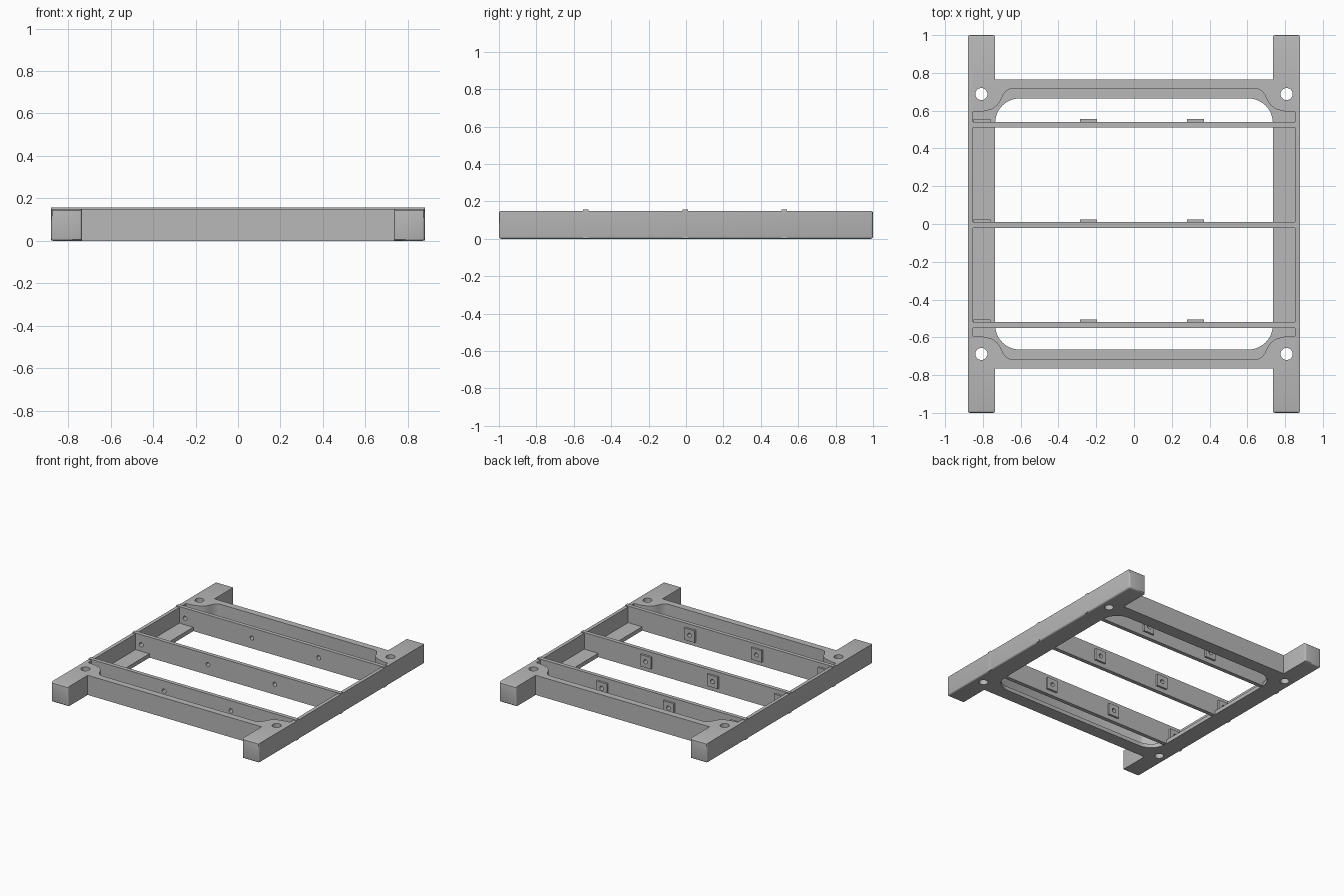
import bpy, bmesh, math
from mathutils import Matrix, Vector

cube = bpy.data.objects.get("Cube")
if cube:
    bpy.data.objects.remove(cube, do_unlink=True)

grey = bpy.data.materials.new("plain grey")
grey.use_nodes = True
grey.diffuse_color = (0.48, 0.48, 0.48, 1)
grey.node_tree.nodes["Principled BSDF"].inputs["Base Color"].default_value = (0.48, 0.48, 0.48, 1)


def add_object(name, bm):
    bmesh.ops.recalc_face_normals(bm, faces=bm.faces)
    mesh = bpy.data.meshes.new(name)
    bm.to_mesh(mesh)
    bm.free()
    mesh.materials.append(grey)
    obj = bpy.data.objects.new(name, mesh)
    bpy.context.collection.objects.link(obj)
    return obj


def prism(points, z0, z1):
    """Extrude a closed plan outline between two heights."""
    bm = bmesh.new()
    face = bm.faces.new([bm.verts.new((x, y, z0)) for x, y in points])
    new = bmesh.ops.extrude_face_region(bm, geom=[face])["geom"]
    bmesh.ops.translate(bm, vec=(0, 0, z1 - z0),
                        verts=[v for v in new if isinstance(v, bmesh.types.BMVert)])
    return bm


def four_way(quarter):
    """Mirror a +x +y quarter outline into a closed loop."""
    half = quarter + [(-x, y) for x, y in reversed(quarter)]
    return half + [(-x, -y) for x, y in half]


def box(bm, centre, size):
    m = Matrix.Translation(centre) @ Matrix.Diagonal((*size, 1))
    bmesh.ops.create_cube(bm, size=1, matrix=m)


def cylinder(bm, centre, radius, depth, rot=Matrix()):
    bmesh.ops.create_cone(bm, cap_ends=True, segments=32, radius1=radius, radius2=radius,
                          depth=depth, matrix=Matrix.Translation(centre) @ rot)


def cut(obj, bm):
    cutter = add_object("cutter", bm)
    cutter.hide_render = True
    mod = obj.modifiers.new("cut", 'BOOLEAN')
    mod.operation, mod.solver, mod.object = 'DIFFERENCE', 'EXACT', cutter
    bpy.context.view_layer.objects.active = obj
    bpy.ops.object.modifier_apply(modifier=mod.name)
    bpy.data.objects.remove(cutter, do_unlink=True)


def smooth(obj):
    bpy.ops.object.select_all(action='DESELECT')
    obj.select_set(True)
    bpy.context.view_layer.objects.active = obj
    bpy.ops.object.shade_smooth_by_angle(angle=math.radians(30))


WIDE, TOP, INNER, BEAM = 0.88, 0.15, 0.735, 0.765

# Frame outline: two side rails with protruding feet, joined by end beams
bm = prism(four_way([(WIDE, 1), (INNER, 1), (INNER, BEAM)]), 0, TOP)
rounded = []
for e in bm.edges:
    a, b = e.verts
    foot_end = abs(a.co.y) > 0.99 or abs(b.co.y) > 0.99
    inside_foot = foot_end and abs(a.co.y - b.co.y) > 0.1
    low_side = min(abs(a.co.x), abs(b.co.x)) > WIDE - 0.01 and max(a.co.z, b.co.z) < 0.01
    if low_side or (foot_end and not inside_foot):
        rounded.append(e)
bmesh.ops.bevel(bm, geom=rounded, offset=0.012, segments=3, profile=0.5, affect='EDGES')
frame = add_object("frame", bm)

# Upper pocket, curving around the corner bosses
boss = [(0.853, 0.592), (0.82, 0.592), (0.785, 0.599), (0.75, 0.609), (0.722, 0.63),
        (0.706, 0.655), (0.692, 0.685), (0.678, 0.704), (0.655, 0.715)]
cut(frame, prism(four_way(boss), 0.03, 0.3))

# Lower opening with rounded corners, leaving a ledge
r = 0.13
arc = [(INNER - r + r * math.cos(i * math.pi / 24), 0.665 - r + r * math.sin(i * math.pi / 24))
       for i in range(13)]
cut(frame, prism(four_way(arc), -0.1, 0.1))

# Corner bolt holes
bm = bmesh.new()
for sx in (-1, 1):
    for sy in (-1, 1):
        cylinder(bm, (sx * 0.808, sy * 0.688, 0.1), 0.032, 0.5)
cut(frame, bm)
smooth(frame)

# Cross slats with bolt pads on the back
SLATS = {"front": -0.535, "middle": -0.005, "back": 0.525}
BOLTS = (-0.805, -0.24, 0.325)
for label, y in SLATS.items():
    bm = bmesh.new()
    box(bm, (0, y, 0.079), (2 * WIDE, 0.03, 0.156))
    slat = add_object(label + "_slat", bm)
    holes = bmesh.new()
    pads = bmesh.new()
    for x in BOLTS:
        box(pads, (x, y + 0.0225, 0.08), (0.09, 0.015, 0.09))
        cylinder(holes, (x, y, 0.08), 0.016, 0.2, Matrix.Rotation(math.pi / 2, 4, 'X'))
    pad = add_object(label + "_slat_pads", pads)
    cut(slat, holes.copy())
    cut(pad, holes)
    smooth(slat)
    smooth(pad)
